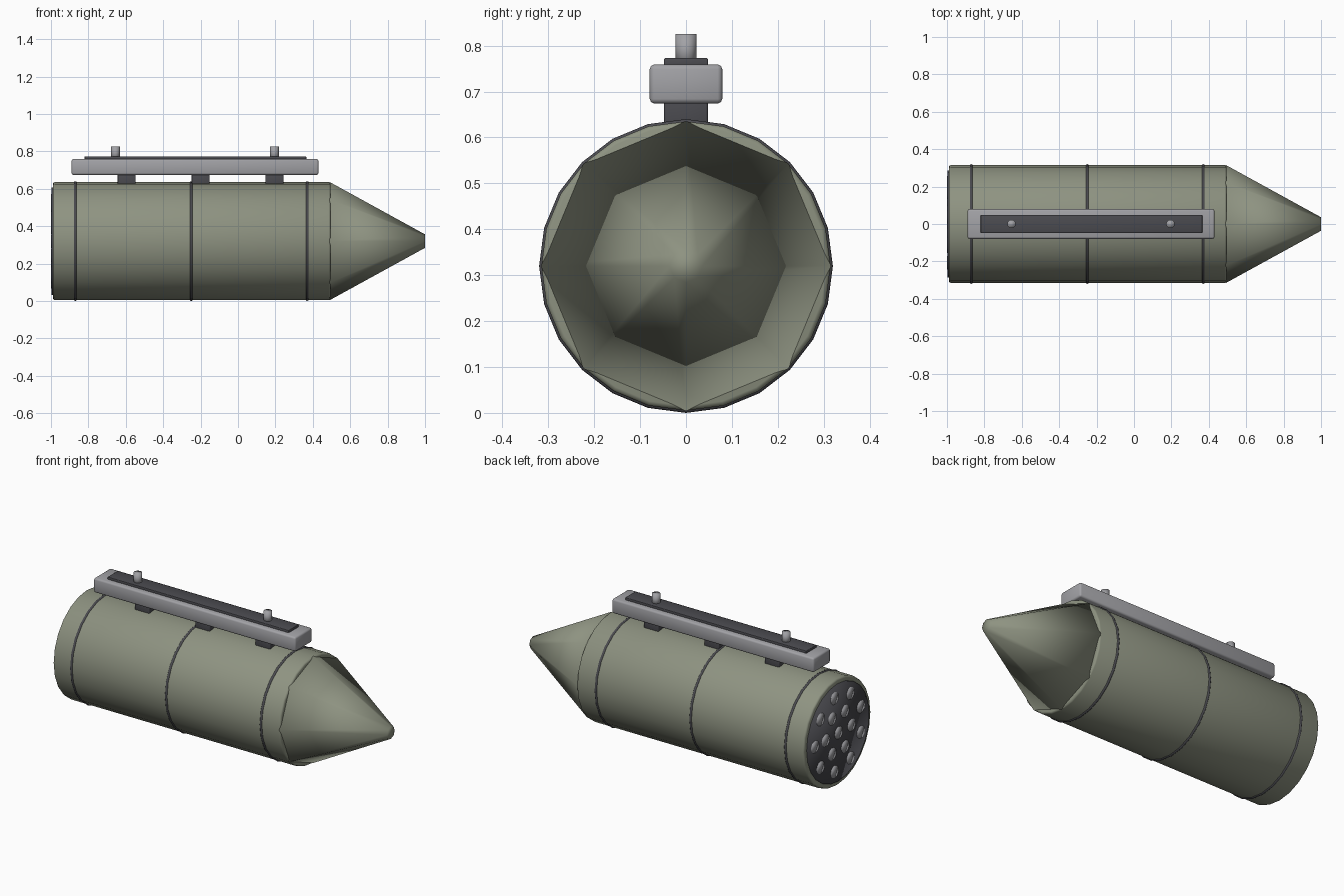
import bpy, bmesh, math
from mathutils import Matrix, Vector

if "Cube" in bpy.data.objects:
    bpy.data.objects.remove(bpy.data.objects["Cube"])

AXIS_Z = 0.32


def material(name, rgb):
    m = bpy.data.materials.new(name)
    m.diffuse_color = (*rgb, 1)
    m.use_nodes = True
    m.node_tree.nodes["Principled BSDF"].inputs["Base Color"].default_value = m.diffuse_color
    return m


OLIVE = material("olive_paint", (0.27, 0.29, 0.22))
DARK = material("dark_metal", (0.07, 0.07, 0.08))
METAL = material("grey_metal", (0.36, 0.36, 0.38))


def finish(bm, name, mat, bevel=0, segments=2):
    if bevel:
        edges = [e for e in bm.edges if e.calc_face_angle(0) > math.radians(40)]
        bmesh.ops.bevel(bm, geom=edges, offset=bevel, segments=segments,
                        affect='EDGES', profile=0.5)
    for f in bm.faces:
        f.smooth = True
    mesh = bpy.data.meshes.new(name)
    bm.to_mesh(mesh)
    bm.free()
    mesh.materials.append(mat)
    ob = bpy.data.objects.new(name, mesh)
    bpy.context.collection.objects.link(ob)
    return ob


def round_part(name, start, end, r1, r2, sides, mat, axis='X', bevel=0):
    """Capped cylinder or cone between two points along X or Z."""
    start, end = Vector(start), Vector(end)
    rot = Matrix.Rotation(math.pi / 2, 4, 'Y') if axis == 'X' else Matrix()
    bm = bmesh.new()
    bmesh.ops.create_cone(bm, cap_ends=True, segments=sides, radius1=r1, radius2=r2,
                          depth=(end - start).length,
                          matrix=Matrix.Translation((start + end) / 2) @ rot)
    return finish(bm, name, mat, bevel)


def box(name, x, y, z, mat, bevel):
    lo, hi = Vector((x[0], -y, z[0])), Vector((x[1], y, z[1]))
    bm = bmesh.new()
    bmesh.ops.create_cube(bm, size=1, matrix=Matrix.Translation((lo + hi) / 2)
                          @ Matrix.Diagonal((*(hi - lo), 1)))
    return finish(bm, name, mat, bevel)


# pod body and eight-sided nose, both fully smooth shaded
round_part("pod_body", (-0.99, 0, AXIS_Z), (0.495, 0, AXIS_Z), 0.315, 0.315, 24, OLIVE, bevel=0.01)
round_part("nose_cone", (0.49, 0, AXIS_Z), (1.0, 0, AXIS_Z), 0.316, 0.036, 8, OLIVE)

# thin bands round the body
for i, x in enumerate((-0.87, -0.25, 0.37)):
    bpy.ops.mesh.primitive_torus_add(location=(x, 0, AXIS_Z), rotation=(0, math.pi / 2, 0),
                                     major_segments=24, minor_segments=8,
                                     major_radius=0.312, minor_radius=0.008)
    band = bpy.context.object
    band.name = f"body_band_{i + 1}"
    band.data.materials.append(DARK)
    bpy.ops.object.shade_smooth()

# rear plate with rings of launch tubes
round_part("rear_plate", (-0.997, 0, AXIS_Z), (-0.97, 0, AXIS_Z), 0.287, 0.287, 24, DARK)
tubes = [(0, 0)]
for count, radius in ((6, 0.12), (9, 0.22)):
    for k in range(count):
        a = 2 * math.pi * k / count
        tubes.append((radius * math.cos(a), radius * math.sin(a)))
for i, (y, z) in enumerate(tubes):
    round_part(f"launch_tube_{i + 1}", (-1.0, y, AXIS_Z + z), (-0.975, y, AXIS_Z + z),
               0.036, 0.036, 12, METAL)

# mounting rail, its top strip and feet
box("mounting_rail", (-0.89, 0.43), 0.079, (0.674, 0.759), METAL, 0.01)
box("rail_top_strip", (-0.82, 0.365), 0.048, (0.75, 0.773), DARK, 0.003)
for i, x in enumerate((-0.595, -0.2, 0.195)):
    box(f"rail_foot_{i + 1}", (x - 0.048, x + 0.048), 0.048, (0.61, 0.69), DARK, 0.005)

# suspension lugs
for i, x in enumerate((-0.655, 0.195)):
    round_part(f"suspension_lug_{i + 1}", (x, 0, 0.755), (x, 0, 0.825), 0.023, 0.023, 12,
               METAL, axis='Z')
